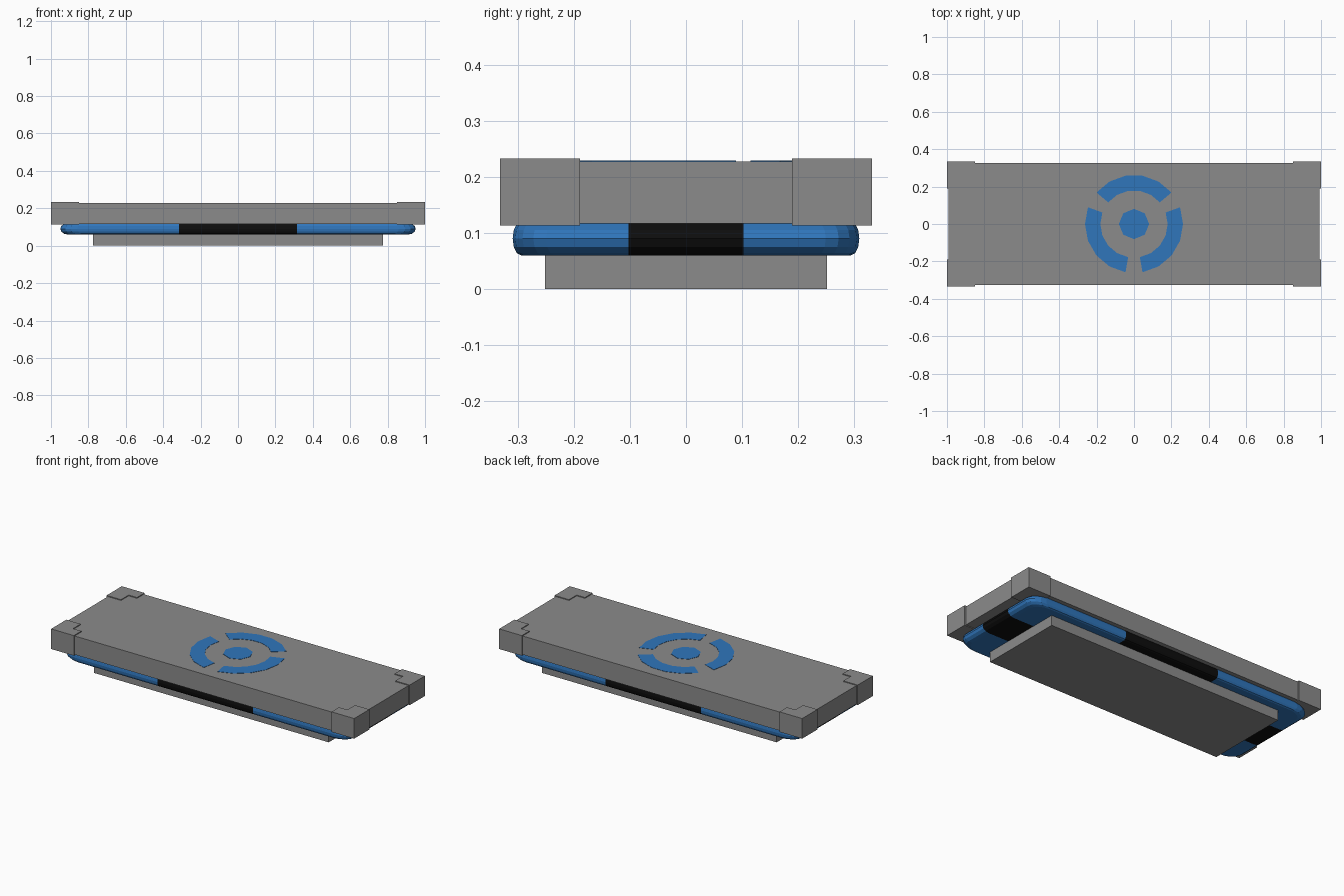
import bpy, bmesh, math

cube = bpy.data.objects.get("Cube")
if cube:
    bpy.data.objects.remove(cube, do_unlink=True)


def material(name, rgb):
    m = bpy.data.materials.new(name)
    m.use_nodes = True
    colour = (*rgb, 1)
    m.diffuse_color = colour
    m.node_tree.nodes["Principled BSDF"].inputs["Base Color"].default_value = colour
    return m


GREY = material("stone grey", (0.26, 0.26, 0.26))
BLUE = material("bright blue", (0.029, 0.18, 0.5))
BLACK = material("black", (0.004, 0.004, 0.004))


def finish(name, bm, *mats):
    bmesh.ops.recalc_face_normals(bm, faces=bm.faces)
    mesh = bpy.data.meshes.new(name)
    bm.to_mesh(mesh)
    bm.free()
    for m in mats:
        mesh.materials.append(m)
    ob = bpy.data.objects.new(name, mesh)
    bpy.context.collection.objects.link(ob)
    return ob


def loft(bm, rings):
    """Skin a stack of equal closed rings and cap both ends."""
    loops = [[bm.verts.new(p) for p in ring] for ring in rings]
    for a, b in zip(loops, loops[1:]):
        for i in range(len(a)):
            j = (i + 1) % len(a)
            bm.faces.new((a[i], a[j], b[j], b[i]))
    bm.faces.new(loops[0][::-1])
    bm.faces.new(loops[-1])


def prism(name, outline, z0, z1, mat):
    bm = bmesh.new()
    loft(bm, [[(x, y, z) for x, y in outline] for z in (z0, z1)])
    return finish(name, bm, mat)


def rectangle(hx, hy):
    return [(-hx, -hy), (hx, -hy), (hx, hy), (-hx, hy)]


def arc(radius, start, end, steps):
    angles = [math.radians(start + (end - start) * i / steps) for i in range(steps + 1)]
    return [(radius * math.cos(a), radius * math.sin(a)) for a in angles]


# Foot slab and deck
prism("base_plate", rectangle(0.775, 0.252), 0, 0.061, GREY)
prism("deck", rectangle(0.992, 0.326), 0.117, 0.228, GREY)

# L-shaped brackets wrapping the deck corners
bracket = [(1, 0.333), (0.85, 0.333), (0.85, 0.262),
           (0.905, 0.262), (0.905, 0.19), (1, 0.19)]
for sx, side in ((1, "left"), (-1, "right")):
    for sy, end in ((1, "back"), (-1, "front")):
        prism(f"corner_bracket_{end}_{side}",
              [(sx * x, sy * y) for x, y in bracket], 0.113, 0.233, GREY)


# Rounded band between deck and base
def band_ring(hx, hy, z, rx=0.09, ry=0.06, steps=4):
    ring = []
    for quarter, (sx, sy) in enumerate(((1, 1), (-1, 1), (-1, -1), (1, -1))):
        for x, y in arc(1, quarter * 90, quarter * 90 + 90, steps):
            ring.append((sx * (hx - rx) + rx * x, sy * (hy - ry) + ry * y, z))
    return ring


bm = bmesh.new()
rings = []
for i in range(7):
    a = math.radians(-90 + 30 * i)
    bulge = math.cos(a)
    rings.append(band_ring(0.91 + 0.04 * bulge, 0.295 + 0.015 * bulge,
                           0.09 + 0.03 * math.sin(a)))
loft(bm, rings)

# Cut the band so that black sections sit at the middle of each side
for normal, d in (((1, 0, 0), 0.315), ((0, 1, 0), 0.103)):
    for s in (1, -1):
        bmesh.ops.bisect_plane(bm, geom=bm.verts[:] + bm.edges[:] + bm.faces[:],
                               plane_co=[s * d * n for n in normal], plane_no=normal)
for f in bm.faces:
    c = f.calc_center_median()
    f.material_index = int((abs(c.x) < 0.315) != (abs(c.y) < 0.103))
finish("glow_band", bm, BLUE, BLACK)

# Blue emblem plates on the deck
prism("emblem_disc", arc(0.081, 0, 315, 7), 0.226, 0.2295, BLUE)
for n in range(3):
    mid = 90 + 120 * n
    bm = bmesh.new()
    inner = arc(0.18, mid - 50, mid + 50, 5)
    outer = arc(0.262, mid - 50, mid + 50, 5)
    top = [[bm.verts.new((x, y, 0.2295)) for x, y in line] for line in (inner, outer)]
    for i in range(5):
        bm.faces.new((top[0][i], top[1][i], top[1][i + 1], top[0][i + 1]))
    skirt = bmesh.ops.extrude_face_region(bm, geom=bm.faces[:], use_keep_orig=True)
    for v in skirt["geom"]:
        if isinstance(v, bmesh.types.BMVert):
            v.co.z = 0.226
    finish(f"emblem_arc_{n + 1}", bm, BLUE)
